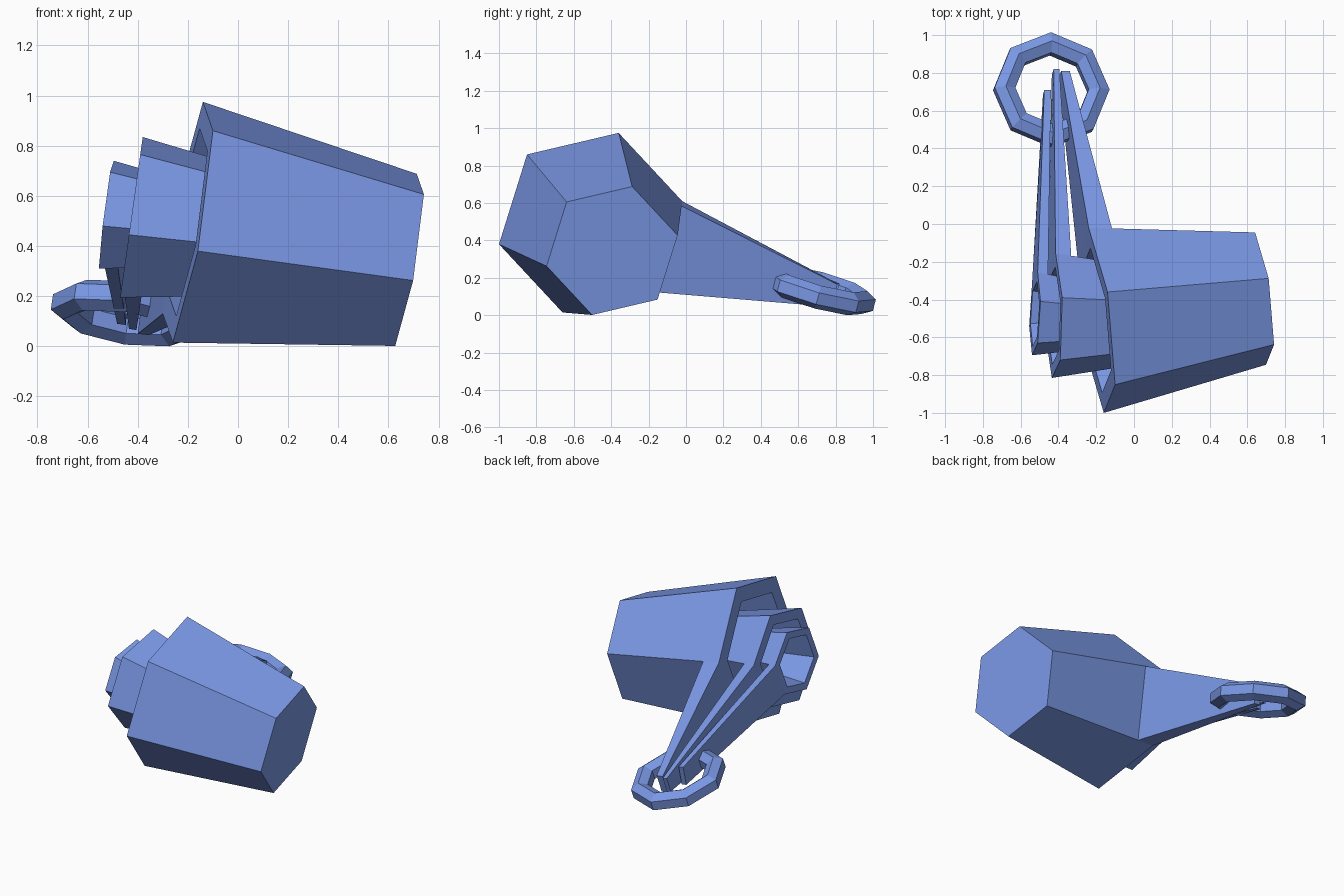
import bpy, bmesh
from math import cos, sin, tau
from mathutils import Vector

if "Cube" in bpy.data.objects:
    bpy.data.objects.remove(bpy.data.objects["Cube"])

blue = bpy.data.materials.new("blue_plastic")
blue.diffuse_color = (0.2, 0.32, 0.8, 1)
blue.use_nodes = True
blue.node_tree.nodes["Principled BSDF"].inputs["Base Color"].default_value = blue.diffuse_color


def finish(name, bm):
    bmesh.ops.recalc_face_normals(bm, faces=bm.faces)
    mesh = bpy.data.meshes.new(name)
    bm.to_mesh(mesh)
    bm.free()
    mesh.materials.append(blue)
    obj = bpy.data.objects.new(name, mesh)
    bpy.context.collection.objects.link(obj)
    return obj


def bridge(bm, r, s, skip=None):
    for i in range(len(r)):
        if i != skip:
            j = (i + 1) % len(r)
            bm.faces.new((r[i], r[j], s[j], s[i]))


def make_cup(name, centre, a, b, axis, tip_top, tip_bottom, tip_width):
    """Hexagonal scoop: a and b point from the rim centre to two neighbouring rim corners."""
    c, a, b, axis = Vector(centre), Vector(a), Vector(b), Vector(axis)
    corners = [a, b, b - a, -a, -b, a - b]
    bm = bmesh.new()

    def ring(depth, scale):
        return [bm.verts.new(c + axis * depth + d * scale) for d in corners]

    taper, root = 0.715, 0.14
    rim = ring(0, 1)
    collar = ring(root, 1 - (1 - taper) * root)
    base = ring(1, taper)
    inner = ring(0, 0.78)
    floor = ring(0.89, 0.5)

    # outer wall (open where the handle grows out), rim, hollow, floor
    bridge(bm, rim, collar, skip=4)
    bridge(bm, collar, base)
    bridge(bm, rim, inner)
    bridge(bm, inner, floor)
    bm.faces.new(base)
    bm.faces.new(floor)

    # handle drawn out of the collar to a narrow tip
    start = [rim[4], rim[5], collar[5], collar[4]]
    top, low, w = Vector(tip_top), Vector(tip_bottom), Vector((tip_width, 0, -0.005))
    end = [bm.verts.new(p) for p in (low, top, top + w, low + w)]
    bridge(bm, start, end)
    bm.faces.new(end)
    finish(name, bm)


# three nested measuring cups
make_cup("large_cup", (-0.20, -0.51, 0.495), (0.06, 0.15, 0.48), (0.10, -0.34, 0.365),
         (0.87, 0.115, -0.15), (-0.385, 0.81, 0.17), (-0.40, 0.775, 0.05), 0.045)
make_cup("medium_cup", (-0.425, -0.485, 0.515), (0.045, 0.095, 0.32), (0.035, -0.235, 0.25),
         (0.594, 0.0, -0.083), (-0.425, 0.82, 0.17), (-0.435, 0.79, 0.07), 0.03)
make_cup("small_cup", (-0.525, -0.475, 0.525), (0.03, 0.065, 0.215), (0.015, -0.155, 0.17),
         (0.396, -0.017, -0.05), (-0.475, 0.71, 0.22), (-0.482, 0.685, 0.09), 0.035)

# tilted eight-sided ring of hexagonal section, holding the handle tips
bm = bmesh.new()
R, r = 0.252, 0.064
loops = []
for i in range(8):
    u = tau * i / 8
    loops.append([bm.verts.new(((R + r * cos(v)) * cos(u), (R + r * cos(v)) * sin(u), r * sin(v)))
                  for v in (tau * (k + 0.5) / 6 for k in range(6))])
for i in range(8):
    bridge(bm, loops[i], loops[(i + 1) % 8])
holder = finish("holding_ring", bm)
holder.location = (-0.438, 0.71, 0.133)
tilt = Vector((0, 0, 1)).rotation_difference(Vector((0.15, 0.27, 1)))
holder.rotation_euler = tilt.to_euler()
